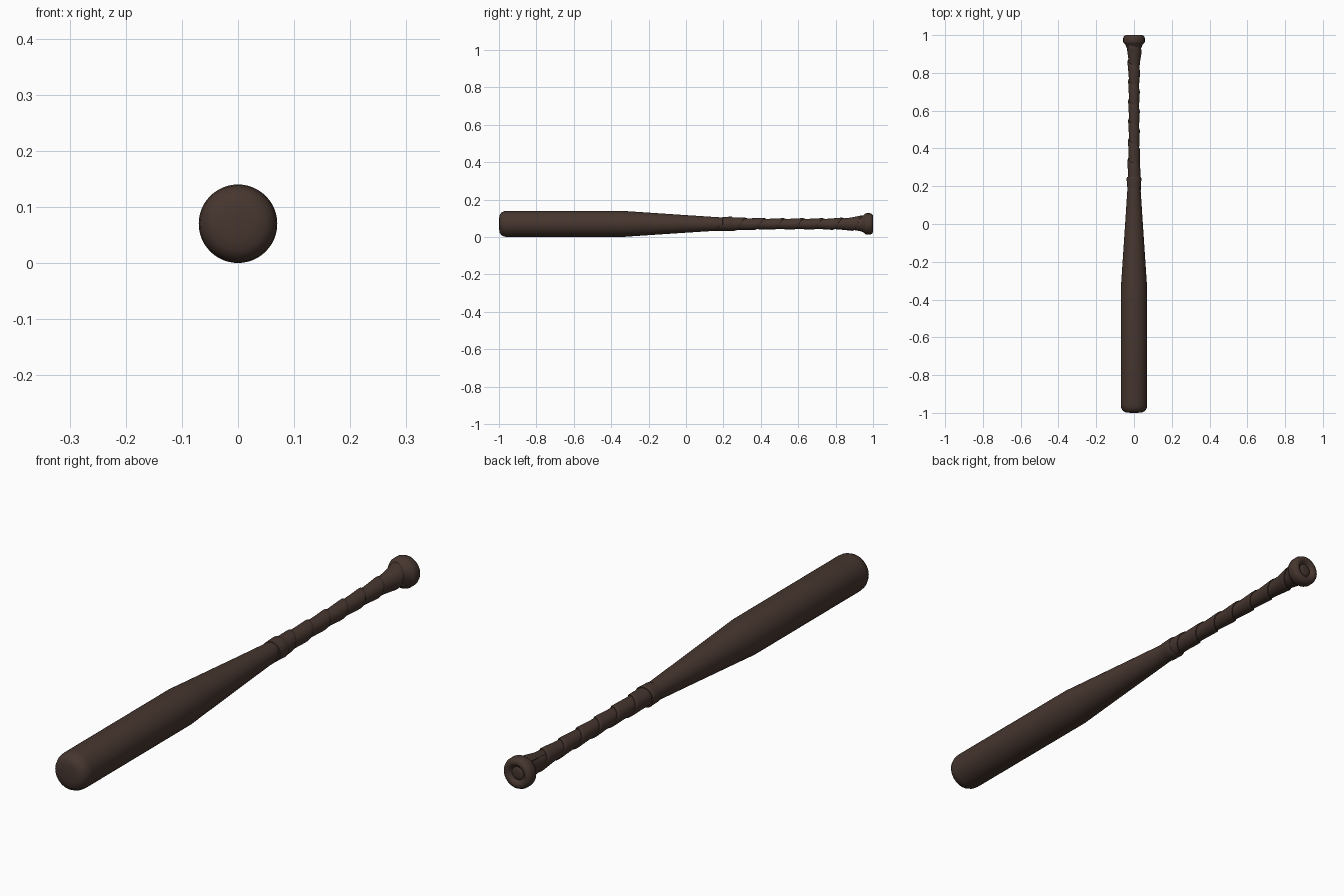
import bpy, bmesh, math

if "Cube" in bpy.data.objects:
    bpy.data.objects.remove(bpy.data.objects["Cube"])

ZC = 0.07
wood = bpy.data.materials.new("dark brown wood")
wood.diffuse_color = (0.062, 0.037, 0.028, 1)
wood.use_nodes = True
wood.node_tree.nodes["Principled BSDF"].inputs["Base Color"].default_value = wood.diffuse_color


def finish(name, bm, angle):
    bmesh.ops.remove_doubles(bm, verts=bm.verts, dist=1e-5)
    bmesh.ops.recalc_face_normals(bm, faces=bm.faces)
    me = bpy.data.meshes.new(name)
    bm.to_mesh(me)
    bm.free()
    me.materials.append(wood)
    ob = bpy.data.objects.new(name, me)
    bpy.context.collection.objects.link(ob)
    bpy.context.view_layer.objects.active = ob
    ob.select_set(True)
    bpy.ops.object.shade_smooth_by_angle(angle=math.radians(angle))
    ob.select_set(False)


def lathe(name, profile, n=48):
    # spin a (y, radius) profile around the long axis
    bm = bmesh.new()
    rings = [[bm.verts.new((r * math.cos(2 * math.pi * i / n), y,
                            ZC + r * math.sin(2 * math.pi * i / n)))
              for i in range(n)] for y, r in profile]
    for a, b in zip(rings, rings[1:]):
        for i in range(n):
            j = (i + 1) % n
            bm.faces.new((a[i], a[j], b[j], b[i]))
    for ring in (rings[0], rings[-1]):
        bm.faces.new(ring)
    finish(name, bm, 50)


# barrel, taper, handle core and knob with a dimpled end
lathe("bat_body", [
    (-1.0, 0.008), (-0.999, 0.03), (-0.996, 0.048), (-0.987, 0.061),
    (-0.972, 0.068), (-0.955, 0.07), (-0.34, 0.07), (-0.3, 0.067),
    (0.0, 0.047), (0.2, 0.034), (0.3, 0.029), (0.45, 0.025),
    (0.75, 0.025), (0.87, 0.029), (0.93, 0.038), (0.95, 0.046),
    (0.957, 0.054), (0.965, 0.057), (0.985, 0.057), (0.995, 0.053),
    (1.0, 0.044), (0.999, 0.034), (0.992, 0.028), (0.988, 0.024),
    (0.992, 0.018), (0.992, 0.006)])


def core(y):
    # handle radius under the tape
    pts = [(0.1, 0.0405), (0.2, 0.034), (0.3, 0.029), (0.45, 0.025),
           (0.75, 0.025), (0.87, 0.029), (0.93, 0.038), (0.97, 0.045)]
    for (y0, r0), (y1, r1) in zip(pts, pts[1:]):
        if y <= y1:
            return r0 + (r1 - r0) * (y - y0) / (y1 - y0)
    return pts[-1][1]


# spiral grip tape, each turn overlapping the last with its edge raised
section = [(0.0, -0.001), (0.0, 0.0008), (0.05, 0.003), (0.095, 0.0055),
           (0.108, 0.0055), (0.112, 0.004), (0.112, -0.001)]
N, TURNS, PITCH, START = 40, 6.6, 0.104, 0.155
bm = bmesh.new()
rows = []
for k in range(int(N * TURNS) + 1):
    t = k / N
    a = 2 * math.pi * t - math.pi / 2
    row = []
    for dy, h in section:
        y = min(START + PITCH * t + dy, 0.95)
        r = core(y) + h
        row.append(bm.verts.new((r * math.cos(a), y, ZC + r * math.sin(a))))
    rows.append(row)
for a, b in zip(rows, rows[1:]):
    for i in range(len(section) - 1):
        bm.faces.new((a[i], a[i + 1], b[i + 1], b[i]))
bm.faces.new(rows[0])
bm.faces.new(rows[-1])
finish("grip_tape", bm, 40)

# closing band of tape where the grip meets the taper
lathe("grip_band", [(0.195, 0.033), (0.197, 0.037), (0.22, 0.038),
                    (0.243, 0.039), (0.248, 0.037), (0.249, 0.03)])
